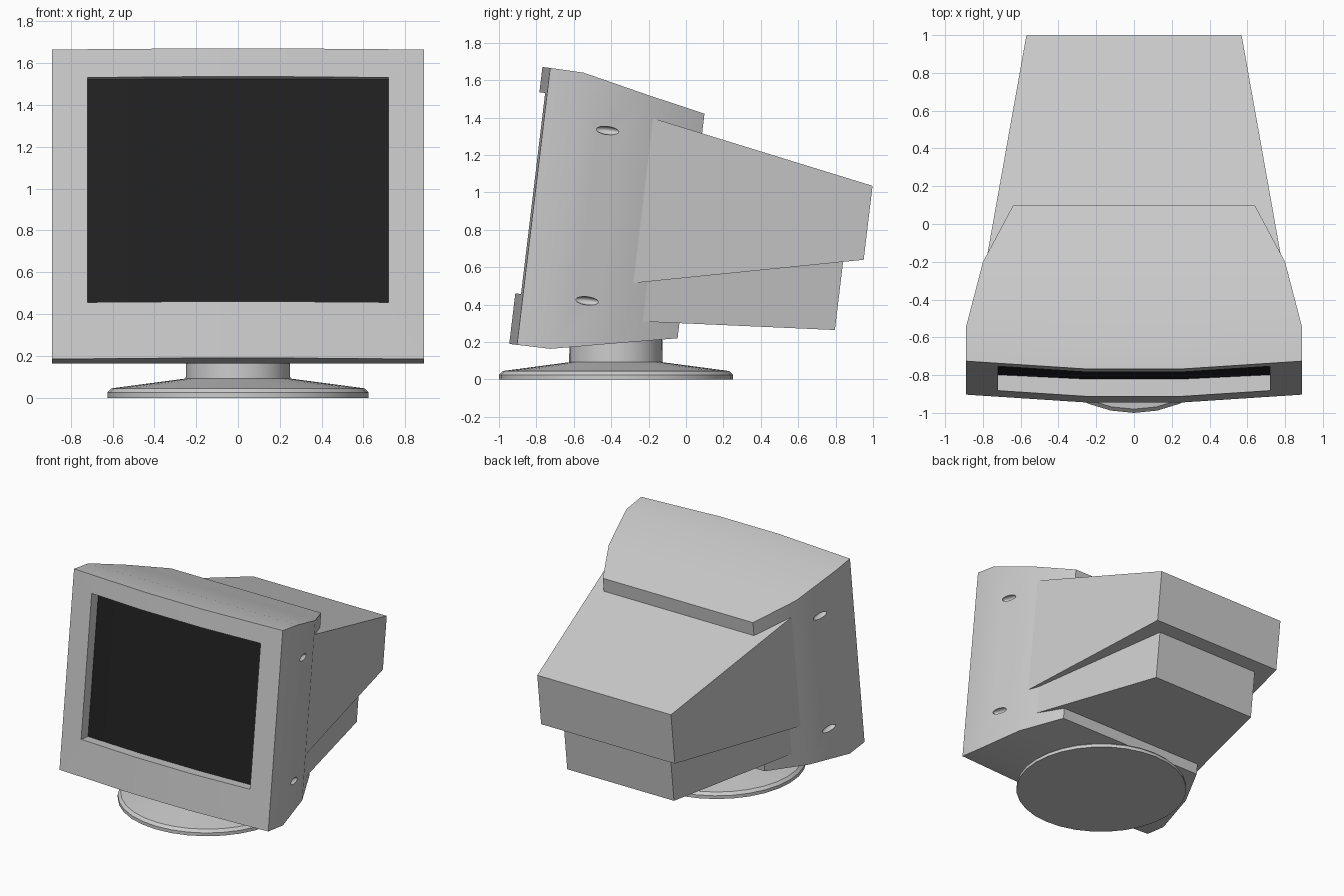
import bpy, bmesh, math
from mathutils import Matrix, Vector

if "Cube" in bpy.data.objects:
    bpy.data.objects.remove(bpy.data.objects["Cube"])

# Tilted monitor frame: x across, v = depth, u = height, origin at lower front
TILT = math.atan2(0.119, 0.993)
FRAME = Matrix.Translation((0, -0.945, 0.19)) @ Matrix.Rotation(-TILT, 4, 'X')


def finish(name, bm, matrix=FRAME):
    bmesh.ops.recalc_face_normals(bm, faces=bm.faces)
    me = bpy.data.meshes.new(name)
    bm.transform(matrix)
    bm.to_mesh(me)
    bm.free()
    ob = bpy.data.objects.new(name, me)
    bpy.context.collection.objects.link(ob)
    return ob


def smooth(ob, deg=30):
    bpy.ops.object.select_all(action='DESELECT')
    bpy.context.view_layer.objects.active = ob
    ob.select_set(True)
    bpy.ops.object.shade_smooth_by_angle(angle=math.radians(deg))


def loft(name, stations, bow=0.0):
    """Rectangular sections (v, half width, bottom, top); the first may bow forward."""
    bm = bmesh.new()
    rings = []
    for i, (v, w, lo, hi) in enumerate(stations):
        xs = [-w, -0.28 * w, 0.28 * w, w]
        off = [bow if i == 0 else 0, 0, 0, bow if i == 0 else 0]
        ring = [bm.verts.new((x, v + o, lo)) for x, o in zip(xs, off)]
        ring += [bm.verts.new((x, v + o, hi)) for x, o in zip(xs[::-1], off)]
        rings.append(ring)
    for a, b in zip(rings, rings[1:]):
        for k in range(8):
            bm.faces.new((a[k], a[(k + 1) % 8], b[(k + 1) % 8], b[k]))
    for r in (rings[0], rings[-1]):
        for k in range(3):
            bm.faces.new((r[k], r[k + 1], r[6 - k], r[7 - k]))
    return finish(name, bm)


def prism(name, outline, lo, hi):
    bm = bmesh.new()
    f = bm.faces.new([bm.verts.new((x, v, lo)) for x, v in outline])
    ext = bmesh.ops.extrude_face_region(bm, geom=[f])
    verts = [e for e in ext['geom'] if isinstance(e, bmesh.types.BMVert)]
    bmesh.ops.translate(bm, vec=(0, 0, hi - lo), verts=verts)
    return finish(name, bm)


def cut(ob, cutter):
    mod = ob.modifiers.new("cut", 'BOOLEAN')
    mod.operation, mod.solver, mod.object = 'DIFFERENCE', 'EXACT', cutter
    bpy.context.view_layer.objects.active = ob
    bpy.ops.object.modifier_apply(modifier=mod.name)
    bpy.data.objects.remove(cutter)


# Front housing with bowed bezel
shell = loft("front_housing", [(0.0, 0.89, 0.0, 1.491), (0.222, 0.89, 0.0, 1.487),
                               (0.58, 0.80, 0.074, 1.409), (0.89, 0.64, 0.137, 1.346)], bow=0.042)

# Screen opening
cut(shell, prism("opening_cutter", [(-0.72, -0.2), (0.72, -0.2), (0.72, 0.125), (0.25, 0.105),
                                    (-0.25, 0.105), (-0.72, 0.125)], 0.272, 1.355))

# Oval dimples on both sides
for s in (-1, 1):
    for u in (0.278, 1.195):
        bm = bmesh.new()
        bmesh.ops.create_uvsphere(bm, u_segments=24, v_segments=12, radius=1)
        bm.transform(Matrix.Translation((s * 0.8485, 0.386, u)) @ Matrix.Diagonal((0.03, 0.07, 0.022, 1)))
        cut(shell, finish("dimple_cutter", bm))
smooth(shell)

# Dark screen
screen = prism("screen", [(-0.72, 0.115), (-0.25, 0.092), (0.25, 0.092), (0.72, 0.115),
                          (0.72, 0.14), (-0.72, 0.14)], 0.272, 1.355)
mat = bpy.data.materials.new("dark_glass")
mat.diffuse_color = (0.015, 0.015, 0.015, 1)
mat.use_nodes = True
mat.node_tree.nodes["Principled BSDF"].inputs["Base Color"].default_value = mat.diffuse_color
screen.data.materials.append(mat)
smooth(screen)

# Tapered rear housings
loft("upper_rear_housing", [(0.5, 0.80, 0.375, 1.311), (1.828, 0.57, 0.672, 1.07)])
loft("lower_rear_housing", [(0.5, 0.795, 0.189, 0.45), (1.72, 0.455, 0.281, 0.66)])

# Round stand, turned from a profile
bm = bmesh.new()
pts = [(0, 0), (0.625, 0), (0.625, 0.025), (0.605, 0.045), (0.25, 0.092), (0.247, 0.27), (0, 0.27)]
vs = [bm.verts.new((r, 0, z)) for r, z in pts]
es = [bm.edges.new(p) for p in zip(vs, vs[1:])]
bmesh.ops.spin(bm, geom=vs + es, axis=(0, 0, 1), cent=(0, 0, 0), steps=32, angle=2 * math.pi)
bmesh.ops.remove_doubles(bm, verts=bm.verts, dist=1e-4)
stand = finish("stand", bm, Matrix.Translation((0, -0.375, 0)))
smooth(stand)
